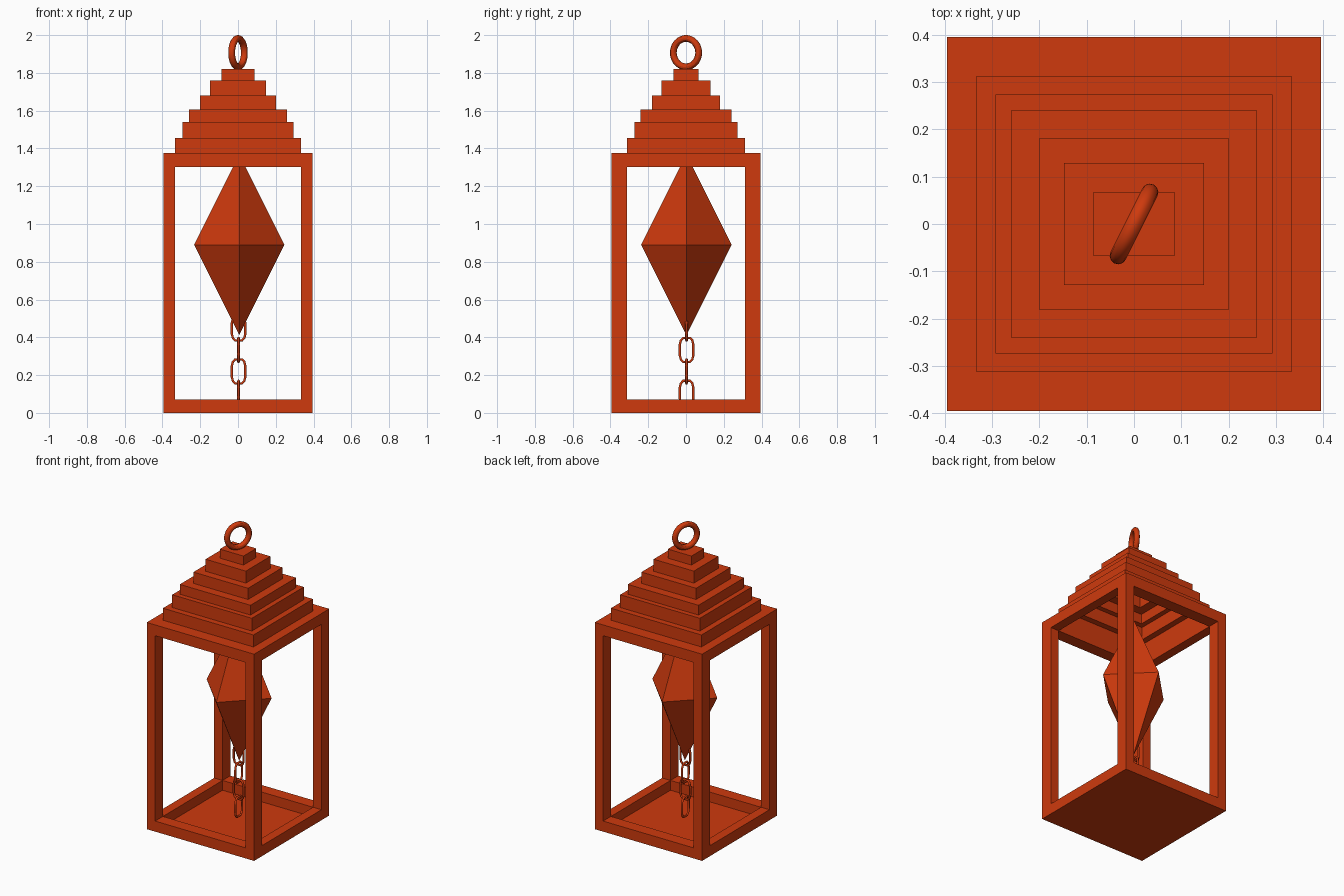
import bpy, bmesh
from math import radians, pi, sin, cos

if "Cube" in bpy.data.objects:
    bpy.data.objects.remove(bpy.data.objects["Cube"])

mat = bpy.data.materials.new("red_orange")
mat.diffuse_color = (0.62, 0.042, 0.004, 1)
mat.use_nodes = True
mat.node_tree.nodes["Principled BSDF"].inputs["Base Color"].default_value = mat.diffuse_color


def finish(obj, name):
    obj.name = name
    obj.data.materials.append(mat)
    return obj


def mesh_object(name, bm):
    me = bpy.data.meshes.new(name)
    bm.to_mesh(me)
    bm.free()
    obj = bpy.data.objects.new(name, me)
    bpy.context.collection.objects.link(obj)
    return obj


def box(name, hx, hy, z0, z1):
    bm = bmesh.new()
    bmesh.ops.create_cube(bm, size=1)
    for v in bm.verts:
        v.co = (v.co.x * 2 * hx, v.co.y * 2 * hy, z1 if v.co.z > 0 else z0)
    return mesh_object(name, bm)


# Open cage with thin floor: a block hollowed along each axis
HALF, IN_X, IN_Y, TOP = 0.395, 0.333, 0.313, 1.375
cage = finish(box("cage_frame", HALF, HALF, 0, TOP), "cage_frame")
cutters = [box("cut_vertical", IN_X, IN_Y, 0.005, 2),
           box("cut_front", IN_X, 1, 0.07, 1.303),
           box("cut_side", 1, IN_Y, 0.07, 1.303)]
bpy.context.view_layer.objects.active = cage
for c in cutters:
    c.hide_render = True
    mod = cage.modifiers.new(c.name, 'BOOLEAN')
    mod.operation, mod.solver, mod.object = 'DIFFERENCE', 'EXACT', c
    bpy.ops.object.modifier_apply(modifier=mod.name)
for c in cutters:
    bpy.data.objects.remove(c)

# Stepped roof: hollow shell of shrinking tiers (half x, half y, top z)
tiers = [(IN_X, IN_Y, 1.455), (0.293, 0.273, 1.54), (0.26, 0.24, 1.605),
         (0.201, 0.181, 1.68), (0.148, 0.129, 1.76), (0.087, 0.067, 1.82)]
bm = bmesh.new()
prev, z = None, TOP
for hx, hy, z_top in tiers:
    for level in (z, z_top):
        loop = [bm.verts.new((sx * hx, sy * hy, level))
                for sx, sy in ((-1, -1), (1, -1), (1, 1), (-1, 1))]
        if prev:
            for i in range(4):
                j = (i + 1) % 4
                bm.faces.new((prev[i], prev[j], loop[j], loop[i]))
        prev = loop
    z = z_top
bm.faces.new(prev)
finish(mesh_object("stepped_roof", bm), "stepped_roof")

# Hanging ring on top
bpy.ops.mesh.primitive_torus_add(major_radius=0.075, minor_radius=0.018,
                                 major_segments=48, minor_segments=12,
                                 location=(0, 0, 1.907),
                                 rotation=(radians(90), 0, radians(63.5)))
finish(bpy.context.object, "hanging_ring")
bpy.ops.object.shade_smooth_by_angle()

# Four-sided double-pointed crystal
bm = bmesh.new()
cx, cy, cz, r, h = 0.007, 0.002, 0.89, 0.239, 0.478
mid = [bm.verts.new((cx + r * cos(a * pi / 2), cy + r * sin(a * pi / 2), cz))
       for a in range(4)]
tip, foot = bm.verts.new((cx, cy, cz + h)), bm.verts.new((cx, cy, cz - h))
for i in range(4):
    a, b = mid[i], mid[(i + 1) % 4]
    bm.faces.new((a, b, tip))
    bm.faces.new((b, a, foot))
finish(mesh_object("crystal", bm), "crystal")

# Chain: four links, alternately turned by 90 degrees
W, H, C = 0.036, 0.064, 0.018
outline = [(W, H - 2 * C), (W - 0.006, H - C * 0.7), (W - C, H),
           (C - W, H), (0.006 - W, H - C * 0.7), (-W, H - 2 * C)]
outline += [(-x, -y) for x, y in outline]
for i in range(4):
    cu = bpy.data.curves.new("chain_link", 'CURVE')
    cu.dimensions = '3D'
    cu.bevel_depth, cu.bevel_resolution = 0.007, 1
    sp = cu.splines.new('POLY')
    sp.points.add(len(outline) - 1)
    for p, (x, y) in zip(sp.points, outline):
        p.co = (x, 0, y, 1)
    sp.use_cyclic_u = True
    link = bpy.data.objects.new("chain_link", cu)
    bpy.context.collection.objects.link(link)
    link.location = (0.003, 0.003, 0.447 - 0.1137 * i)
    link.rotation_euler.z = radians(90) * (i % 2)
    finish(link, f"chain_link_{i + 1}")
